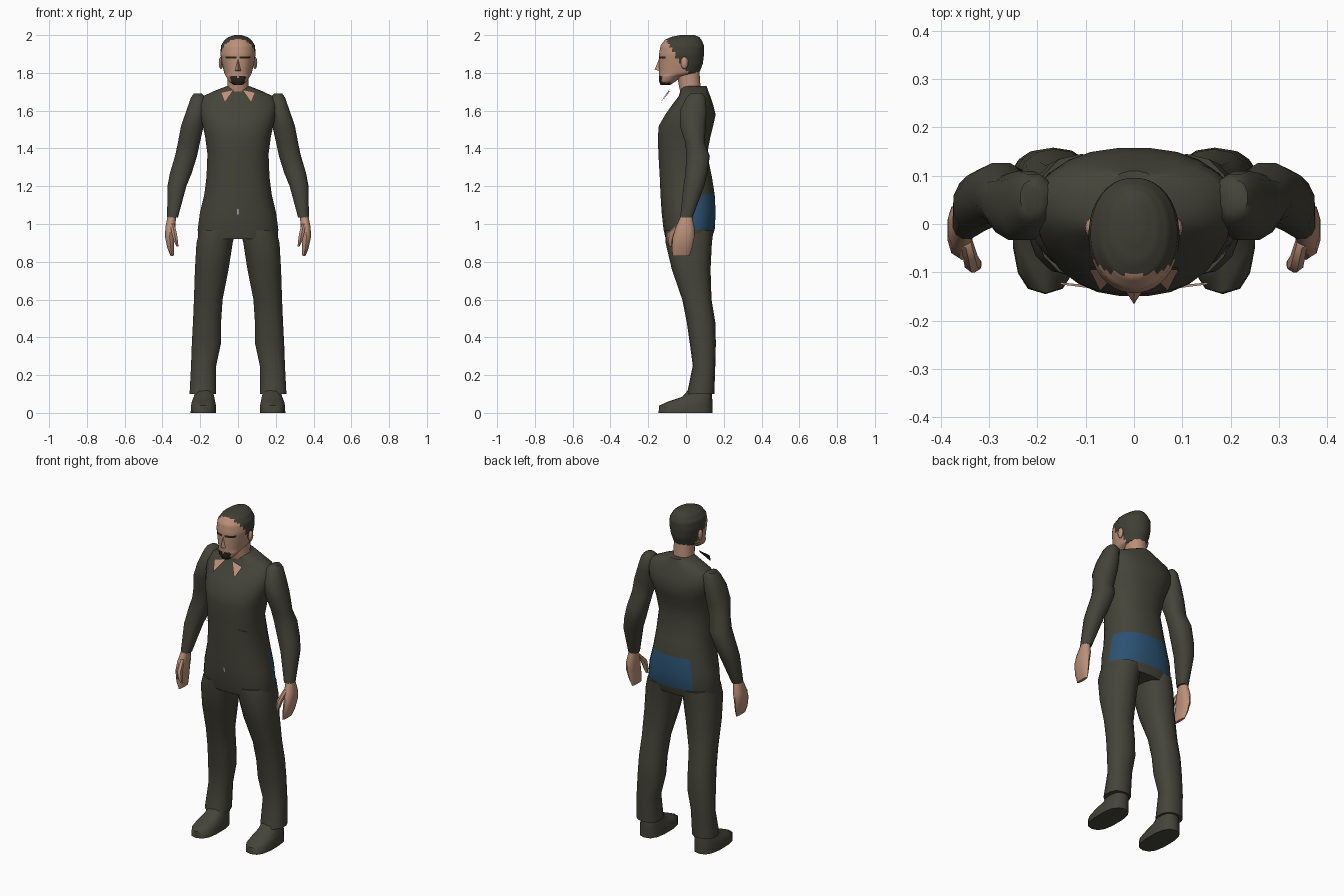
import bpy, bmesh, math


def material(name, rgb):
    m = bpy.data.materials.new(name)
    m.diffuse_color = (*rgb, 1)
    return m


OLIVE = material("dark olive cloth", (0.060, 0.058, 0.042))
SKIN = material("skin", (0.50, 0.28, 0.19))
BLUE = material("denim blue", (0.025, 0.085, 0.17))
HAIR = material("dark hair", (0.052, 0.050, 0.036))
BEARD = material("beard black", (0.022, 0.017, 0.012))
GREY = material("light grey", (0.4, 0.4, 0.36))


def finish(name, bm, mats, rule=None, angle=50):
    """Turn a bmesh into an object; rule gives a material slot per face centre."""
    bmesh.ops.recalc_face_normals(bm, faces=bm.faces)
    if rule:
        for f in bm.faces:
            f.material_index = rule(*f.calc_center_median())
    me = bpy.data.meshes.new(name)
    bm.to_mesh(me)
    bm.free()
    for m in mats:
        me.materials.append(m)
    ob = bpy.data.objects.new(name, me)
    bpy.context.collection.objects.link(ob)
    bpy.ops.object.select_all(action='DESELECT')
    ob.select_set(True)
    bpy.context.view_layer.objects.active = ob
    bpy.ops.object.shade_smooth_by_angle(angle=math.radians(angle))
    return ob


def loft(name, rings, mats, n=16, p=2.3, side=1, steps=1, rule=None, angle=50):
    """Stack of rounded rings, each (z, x0, x1, y0, y1)."""
    full = []
    for a, b in zip(rings, rings[1:]):
        for s in range(steps):
            t = s / steps
            full.append([u + (v - u) * t for u, v in zip(a, b)])
    full.append(rings[-1])
    bm = bmesh.new()
    loops = []
    for z, x0, x1, y0, y1 in full:
        loop = []
        for i in range(n):
            a = 2 * math.pi * (i + 0.5) / n
            c, s = math.cos(a), math.sin(a)
            px = math.copysign(abs(c) ** (2 / p), c)
            py = math.copysign(abs(s) ** (2 / p), s)
            loop.append(bm.verts.new((side * ((x0 + x1) / 2 + px * (x1 - x0) / 2),
                                      (y0 + y1) / 2 + py * (y1 - y0) / 2, z)))
        loops.append(loop)
    for a, b in zip(loops, loops[1:]):
        for i in range(n):
            j = (i + 1) % n
            bm.faces.new((a[i], a[j], b[j], b[i]))
    bm.faces.new(loops[0])
    bm.faces.new(loops[-1])
    return finish(name, bm, mats, rule, angle)


def centred(rows):
    return [(z, -h, h, y0, y1) for z, h, y0, y1 in rows]


# Torso with the blue seat panel
def seat(x, y, z):
    return 1 if y > 0.04 and x > -0.14 and 0.97 < z < 1.155 else 0


loft("torso", centred([
    (0.92, 0.212, -0.108, 0.135), (0.97, 0.215, -0.12, 0.153), (1.06, 0.203, -0.13, 0.158),
    (1.155, 0.18, -0.136, 0.153), (1.25, 0.168, -0.14, 0.138), (1.37, 0.163, -0.147, 0.113),
    (1.46, 0.175, -0.15, 0.13), (1.52, 0.188, -0.145, 0.145), (1.58, 0.205, -0.11, 0.158),
    (1.63, 0.21, -0.075, 0.145), (1.675, 0.19, -0.04, 0.13), (1.705, 0.125, -0.03, 0.118),
    (1.73, 0.06, -0.025, 0.11)]), [OLIVE, BLUE], n=24, rule=seat)

LEG = [(0.965, 0.012, 0.205, -0.11, 0.145), (0.9, 0.026, 0.222, -0.108, 0.137),
       (0.76, 0.048, 0.23, -0.075, 0.13), (0.6, 0.08, 0.235, -0.02, 0.135),
       (0.48, 0.088, 0.24, 0.004, 0.155), (0.37, 0.088, 0.246, 0.02, 0.158),
       (0.25, 0.114, 0.25, 0.036, 0.155), (0.1, 0.115, 0.258, 0.005, 0.15)]
SHOE = [(0, 0.115, 0.252, -0.145, 0.14), (0.038, 0.115, 0.25, -0.143, 0.14),
        (0.062, 0.12, 0.245, -0.09, 0.14), (0.085, 0.125, 0.235, -0.02, 0.138),
        (0.13, 0.135, 0.225, 0.02, 0.135)]
ARM = [(1.69, 0.19, 0.235, 0.02, 0.09), (1.67, 0.168, 0.25, 0.0, 0.105),
       (1.6, 0.172, 0.275, -0.035, 0.112), (1.52, 0.18, 0.303, -0.035, 0.107),
       (1.43, 0.2, 0.32, -0.005, 0.1), (1.36, 0.215, 0.335, 0.0, 0.128),
       (1.27, 0.243, 0.362, -0.005, 0.115), (1.2, 0.272, 0.375, -0.015, 0.098),
       (1.035, 0.317, 0.376, -0.032, 0.036)]
HAND = [(1.05, 0.327, 0.372, -0.025, 0.03), (0.98, 0.33, 0.386, -0.055, 0.045),
        (0.93, 0.338, 0.387, -0.07, 0.045), (0.87, 0.338, 0.374, -0.075, 0.032),
        (0.83, 0.34, 0.357, -0.07, 0.018)]
THUMB = [(1.0, 0.335, 0.36, -0.05, -0.02), (0.95, 0.322, 0.352, -0.1, -0.055),
         (0.91, 0.316, 0.342, -0.1, -0.068), (0.88, 0.315, 0.326, -0.09, -0.075)]

# Limbs on both sides
for label, side in (("right", 1), ("left", -1)):
    loft(label + "_leg", LEG, [OLIVE], n=14, side=side)
    loft(label + "_shoe", SHOE, [OLIVE], n=14, p=2.6, side=side)
    loft(label + "_arm", ARM, [OLIVE], n=12, side=side)
    loft(label + "_hand", HAND, [SKIN], n=10, side=side)
    loft(label + "_thumb", THUMB, [SKIN], n=6, side=side)

    # Ear
    bm = bmesh.new()
    bmesh.ops.create_uvsphere(bm, u_segments=8, v_segments=6, radius=1)
    for v in bm.verts:
        v.co = (side * 0.09 + v.co.x * 0.012, -0.008 + v.co.y * 0.02, 1.853 + v.co.z * 0.033)
    finish(label + "_ear", bm, [SKIN])

    # Collar point: skin-coloured front leaf with a cloth leaf behind it
    for part, dy, mat in (("front", 0, SKIN), ("back", 0.005, OLIVE)):
        bm = bmesh.new()
        bm.faces.new([bm.verts.new((side * x, y + dy, z)) for x, y, z in (
            (0.022, -0.088, 1.712), (0.092, -0.095, 1.697), (0.07, -0.138, 1.642))])
        finish(f"{label}_collar_{part}", bm, [mat])

    # Thin pocket edge on the front
    bm = bmesh.new()
    bm.faces.new([bm.verts.new((side * x, y, 1.33)) for x, y in (
        (0.09, -0.127), (0.09, -0.133), (0.152, -0.125), (0.152, -0.121))])
    finish(label + "_pocket_edge", bm, [SKIN])

# Neck
loft("neck", centred([(1.69, 0.062, -0.03, 0.08), (1.735, 0.056, -0.04, 0.078),
                      (1.82, 0.056, -0.055, 0.072)]), [SKIN], n=12)


# Head: hair, brows, eyes and goatee picked by position
def face_colour(x, y, z):
    ax = abs(x)
    if z > 1.977 or (z > 1.85 and y > -0.035 - (z - 1.85) * 0.55):
        return 1
    if 1.79 < z <= 1.85 and y > 0.005:
        return 1
    if y < -0.08:
        if 1.872 < z < 1.885 and 0.015 < ax < 0.06:
            return 2
        if 1.857 < z < 1.866 and 0.022 < ax < 0.05:
            return 2
        if (z < 1.772 and ax < 0.038) or (1.772 < z < 1.785 and 0.008 < ax < 0.04):
            return 2
    return 0


loft("head", centred([
    (1.735, 0.022, -0.135, -0.085), (1.755, 0.048, -0.142, -0.055),
    (1.78, 0.063, -0.142, -0.02), (1.798, 0.073, -0.143, 0.07),
    (1.85, 0.085, -0.143, 0.09), (1.9, 0.094, -0.143, 0.096),
    (1.945, 0.09, -0.135, 0.096), (1.975, 0.071, -0.112, 0.082),
    (1.99, 0.05, -0.08, 0.07), (2.0, 0.02, -0.03, 0.045)]),
    [SKIN, HAIR, BEARD], n=36, p=2.1, steps=4, rule=face_colour)

# Nose wedge
bm = bmesh.new()
pts = [bm.verts.new(c) for c in ((0, -0.14, 1.88), (-0.02, -0.135, 1.808),
                                 (0.02, -0.135, 1.808), (0, -0.166, 1.818))]
for tri in ((0, 1, 3), (0, 3, 2), (1, 2, 3), (0, 2, 1)):
    bm.faces.new([pts[i] for i in tri])
finish("nose", bm, [SKIN])

# Fly zip
bm = bmesh.new()
bm.faces.new([bm.verts.new((x, y, z)) for x, y, z in (
    (-0.004, -0.130, 1.05), (0.004, -0.130, 1.05), (0.004, -0.134, 1.08), (-0.004, -0.134, 1.08))])
finish("zip", bm, [GREY])
